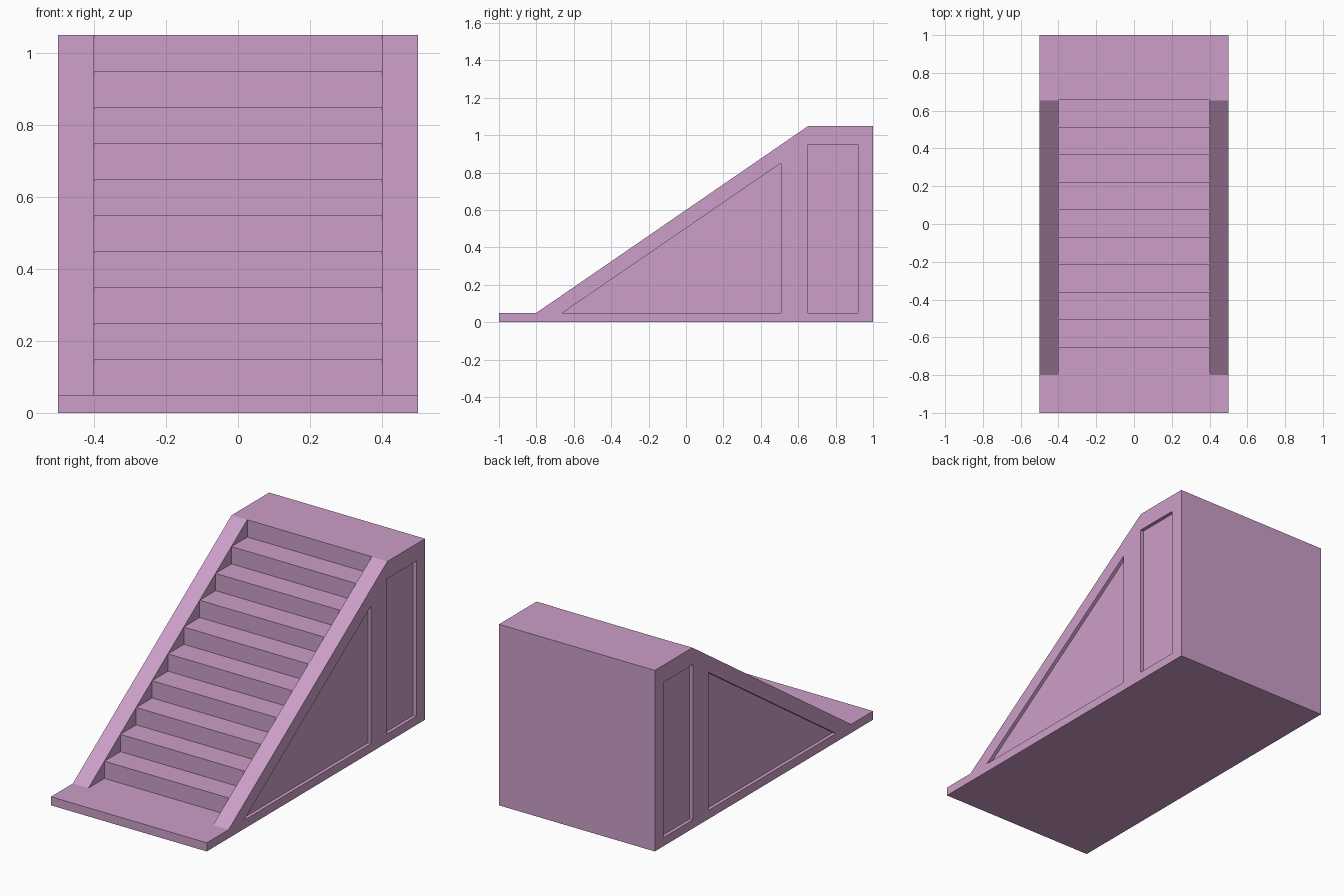
import bpy
import bmesh

default = bpy.data.objects.get("Cube")
if default:
    bpy.data.objects.remove(default, do_unlink=True)

# Main dimensions
HALF_WIDTH, RAIL_INNER = 0.5, 0.4
SLAB, TOP = 0.05, 1.05
SLOPE_START, SLOPE_END = -0.8, 0.655
STEPS = 10
RECESS = 0.02
RISE = (TOP - SLAB) / STEPS
RUN = (SLOPE_END - SLOPE_START) / STEPS

mauve = bpy.data.materials.new("mauve")
mauve.use_nodes = True
colour = (0.61, 0.345, 0.58, 1)
mauve.diffuse_color = colour
mauve.node_tree.nodes["Principled BSDF"].inputs["Base Color"].default_value = colour


def extrude_profile(name, profile, x0, x1):
    """Solid made by sweeping a (y, z) outline from x0 to x1."""
    bm = bmesh.new()
    face = bm.faces.new([bm.verts.new((x0, y, z)) for y, z in profile])
    swept = bmesh.ops.extrude_face_region(bm, geom=[face])["geom"]
    verts = [v for v in swept if isinstance(v, bmesh.types.BMVert)]
    bmesh.ops.translate(bm, verts=verts, vec=(x1 - x0, 0, 0))
    bmesh.ops.recalc_face_normals(bm, faces=bm.faces)
    mesh = bpy.data.meshes.new(name)
    bm.to_mesh(mesh)
    bm.free()
    mesh.materials.append(mauve)
    obj = bpy.data.objects.new(name, mesh)
    bpy.context.collection.objects.link(obj)
    return obj


def carve(target, cutter):
    """Subtract the cutter from the target and discard it."""
    cutter.hide_render = True
    mod = target.modifiers.new("carve", "BOOLEAN")
    mod.operation = "DIFFERENCE"
    mod.solver = "EXACT"
    mod.object = cutter
    bpy.context.view_layer.objects.active = target
    bpy.ops.object.modifier_apply(modifier=mod.name)
    bpy.data.objects.remove(cutter, do_unlink=True)


# Staircase block: front slab, sloping rails and landing
staircase = extrude_profile("staircase", [
    (-1, 0), (1, 0), (1, TOP), (SLOPE_END, TOP),
    (SLOPE_START, SLAB), (-1, SLAB)], -HALF_WIDTH, HALF_WIDTH)

# Steps cut between the rails, noses just under the slope
steps = [(SLOPE_START, SLAB)]
for i in range(STEPS):
    y = SLOPE_START + (i + 1) * RUN + 0.002
    z = SLAB + i * RISE
    steps += [(y, z), (y, z + RISE)]
steps[-1] = (steps[-1][0], TOP + 0.2)
steps.append((SLOPE_START, TOP + 0.2))
carve(staircase, extrude_profile("step_cutter", steps, -RAIL_INNER, RAIL_INNER))

# Recessed triangular and upright panels on both sides
panels = {
    "triangle_cutter": [(-0.66, 0.05), (0.507, 0.05), (0.507, 0.85)],
    "upright_cutter": [(0.652, 0.05), (0.92, 0.05), (0.92, 0.95), (0.652, 0.95)],
}
for name, outline in panels.items():
    for side in (-1, 1):
        carve(staircase, extrude_profile(
            name, outline, side * (HALF_WIDTH - RECESS), side * (HALF_WIDTH + 0.1)))
